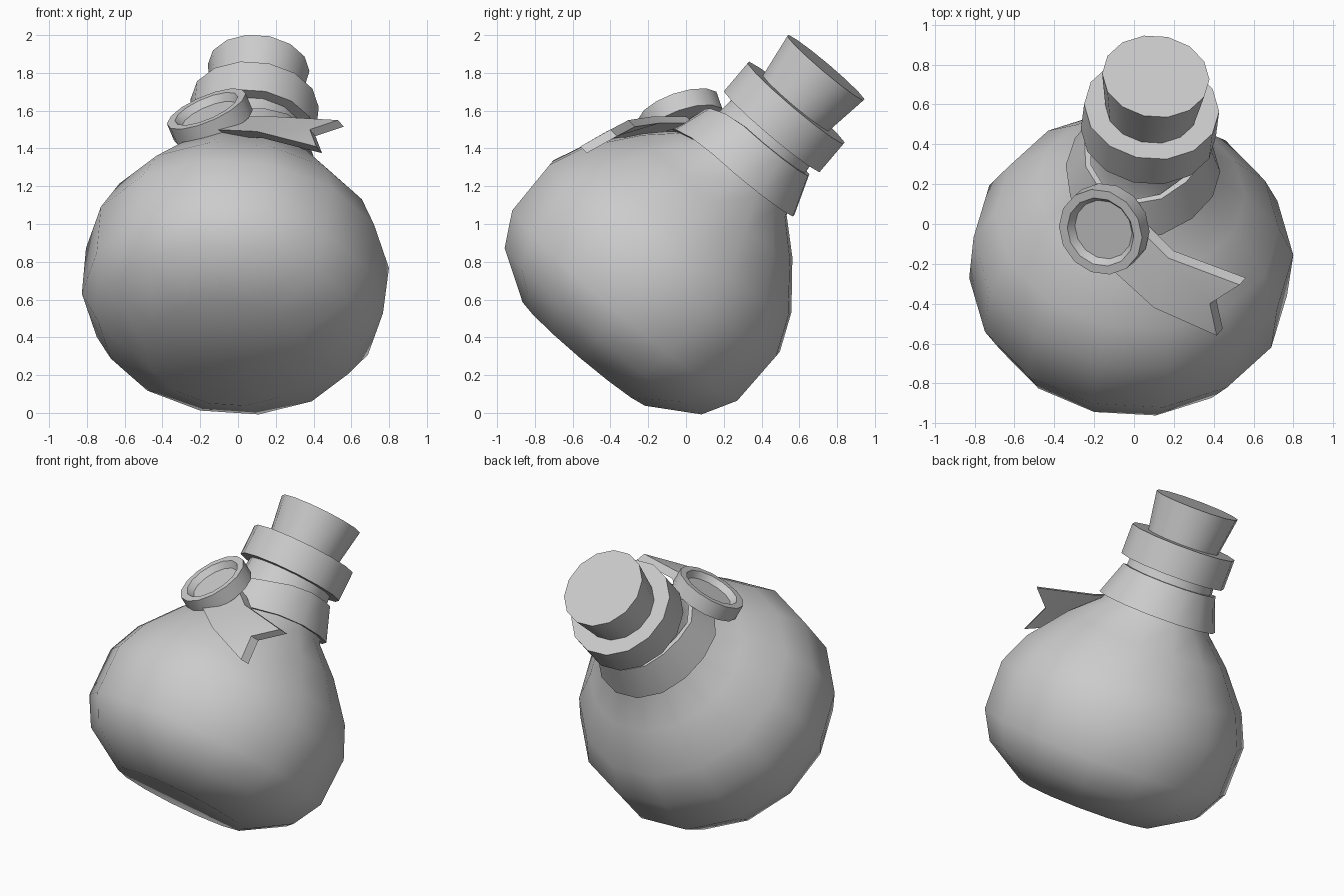
import bpy, bmesh, math
from mathutils import Vector, Matrix

if "Cube" in bpy.data.objects:
    bpy.data.objects.remove(bpy.data.objects["Cube"])

SIDES = 14


def frame(origin, axis):
    """Matrix whose z is the axis and whose x stays close to world x."""
    z = Vector(axis).normalized()
    x = Vector((1, 0, 0))
    x = (x - z * x.dot(z)).normalized()
    m = Matrix((x, z.cross(x), z)).transposed().to_4x4()
    m.translation = origin
    return m


def make(name, verts, faces, matrix=Matrix(), angle=40):
    bm = bmesh.new()
    vs = [bm.verts.new(matrix @ Vector(v)) for v in verts]
    for f in faces:
        bm.faces.new([vs[i] for i in f])
    bmesh.ops.recalc_face_normals(bm, faces=bm.faces)
    me = bpy.data.meshes.new(name)
    bm.to_mesh(me)
    bm.free()
    ob = bpy.data.objects.new(name, me)
    bpy.context.collection.objects.link(ob)
    bpy.ops.object.select_all(action='DESELECT')
    ob.select_set(True)
    bpy.context.view_layer.objects.active = ob
    bpy.ops.object.shade_smooth_by_angle(angle=math.radians(angle))
    return ob


def lathe(name, profile, matrix, angle=40):
    """Turn (radius, height) points round the local z axis and cap both ends."""
    n = SIDES
    verts = [(r * math.cos(2 * math.pi * i / n), r * math.sin(2 * math.pi * i / n), h)
             for r, h in profile for i in range(n)]
    faces = [(k * n + i, k * n + (i + 1) % n, (k + 1) * n + (i + 1) % n, (k + 1) * n + i)
             for k in range(len(profile) - 1) for i in range(n)]
    faces += [tuple(range(n)), tuple(range(len(verts) - n, len(verts)))]
    return make(name, verts, faces, matrix, angle)


# Tilted bottle: flask, lip and cork share one axis
bottle = frame((-0.05, -0.469, 0.397), (0.085, 0.645, 0.763))
lathe("flask", [(0.435, -0.104), (0.70, 0.06), (0.80, 0.24), (0.805, 0.555), (0.715, 0.756),
                (0.525, 0.987), (0.355, 1.14), (0.29, 1.30), (0.275, 1.46)], bottle)
lathe("lip", [(0.25, 1.44), (0.34, 1.44), (0.34, 1.635), (0.22, 1.635)], bottle)
lathe("cork", [(0.225, 1.58), (0.27, 1.88)], bottle)

# Neck strap: conical band that is pulled out towards the seal at the front
verts, faces = [], []
for i in range(SIDES):
    a = 2 * math.pi * i / SIDES
    w = max(0, math.cos(a + math.pi / 2 + 0.45)) ** 2
    lower = (0.385 + 0.035 * w, 1.17 - 0.08 * w)
    upper = (0.305 + 0.055 * w, 1.385 - 0.10 * w)
    for r, h in (lower, upper, (upper[0] - 0.03, upper[1]), (lower[0] - 0.03, lower[1])):
        verts.append((r * math.cos(a), r * math.sin(a), h))
    j = (i + 1) % SIDES
    faces += [(4 * i + k, 4 * j + k, 4 * j + (k + 1) % 4, 4 * i + (k + 1) % 4) for k in range(4)]
make("neck_strap", verts, faces, bottle)

# Round seal with a recessed face
seal = frame((-0.168, -0.04, 1.61), (-0.375, -0.305, 0.873))
lathe("seal", [(0.225, -0.10), (0.225, 0), (0.18, 0), (0.155, -0.04)], seal, 30)

# Ribbon tail with a notched end
top = [(0.0, 0.0, 1.57), (-0.12, -0.22, 1.50), (0.17, -0.17, 1.57), (0.10, -0.42, 1.49),
       (0.53, -0.305, 1.55), (0.415, -0.56, 1.41), (0.38, -0.40, 1.50)]
base = [(x + 0.03, y + 0.035, z - 0.035) for x, y, z in top]
sheet = [(0, 1, 3, 2), (2, 3, 6), (2, 6, 4), (3, 5, 6)]
rim = [0, 1, 3, 5, 6, 4, 2]
faces = sheet + [tuple(i + 7 for i in f) for f in sheet]
faces += [(a, b, b + 7, a + 7) for a, b in zip(rim, rim[1:] + rim[:1])]
make("ribbon_tail", top + base, faces)
